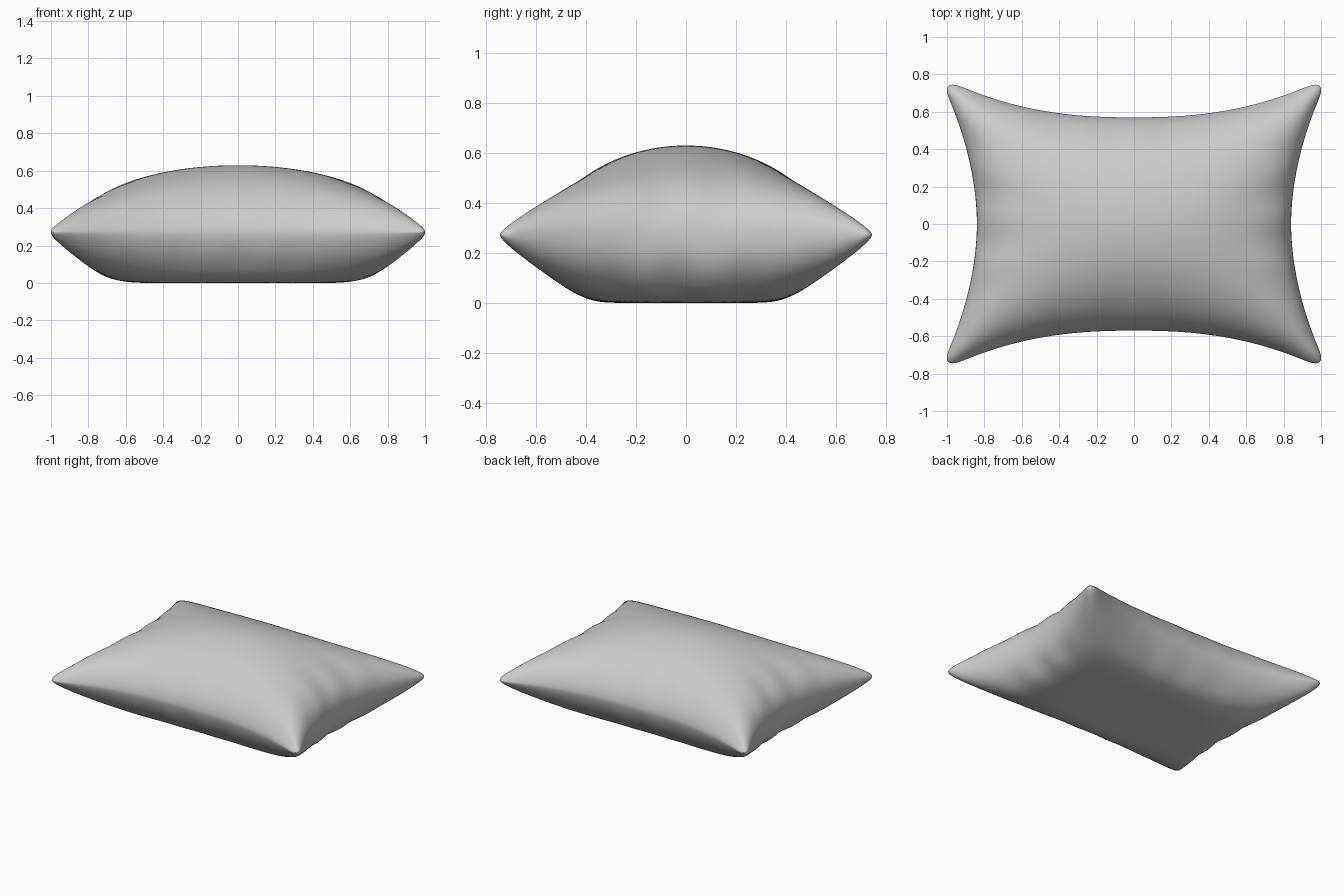
import bpy, math

if "Cube" in bpy.data.objects:
    bpy.data.objects.remove(bpy.data.objects["Cube"])

N = 110          # grid resolution per side
SEAM_Z = 0.268


def plan(u, v):
    """Pillow outline: pinched mid-edges, long softly rounded corners."""
    x = u * (0.84 + 0.180 * abs(v) ** 1.9 - 0.03 * abs(v) ** 40)
    y = v * (0.57 + 0.195 * abs(u) ** 2.4 - 0.025 * abs(u) ** 40)
    return x, y


def puff(u, v, side):
    """Inflated height above the seam, with gathers near the edges."""
    a, b = max(0, 1 - u * u), max(0, 1 - v * v)
    h = 0.365 * a ** 0.43 * b ** 0.60 * (1 + 0.38 * (u * v) ** 2)
    # gathers fanning out from the middle of each edge
    env_x = u ** 8 * b ** 3
    env_y = v ** 8 * a ** 3
    h *= 1 + 0.08 * env_x * math.sin(17 * v + 0.8 * side)
    h *= 1 + 0.06 * env_y * math.sin(21 * u + 1.3 * side)
    return h


def soft_min(a, b, k):
    t = max(k - abs(a - b), 0) / k
    return min(a, b) - t * t * k / 4


def seam_z(u, v):
    return SEAM_Z - 0.004 + 0.008 * (u * v) ** 2


# Cushion: top and bottom skins joined along one seam
params = [math.sin(math.pi / 2 * (2 * i / N - 1)) for i in range(N + 1)]
verts, faces, index = [], [], {}


def key(i, j, side):
    return (i, j, 0 if i in (0, N) or j in (0, N) else side)


for side in (1, -1):
    for i, u in enumerate(params):
        for j, v in enumerate(params):
            k = key(i, j, side)
            if k in index:
                continue
            x, y = plan(u, v)
            z = seam_z(u, v)
            if k[2]:
                h = puff(u, v, side)
                # the underside rests flat on the floor
                z = z + h if side > 0 else z - soft_min(1.08 * h, z, 0.07)
            index[k] = len(verts)
            verts.append((x, y, z))

for side in (1, -1):
    for i in range(N):
        for j in range(N):
            q = [index[key(a, b, side)] for a, b in
                 ((i, j), (i + 1, j), (i + 1, j + 1), (i, j + 1))]
            faces.append(q if side > 0 else q[::-1])

mesh = bpy.data.meshes.new("pillow")
mesh.from_pydata(verts, [], faces)
mesh.shade_smooth()
pillow = bpy.data.objects.new("pillow", mesh)
bpy.context.collection.objects.link(pillow)
